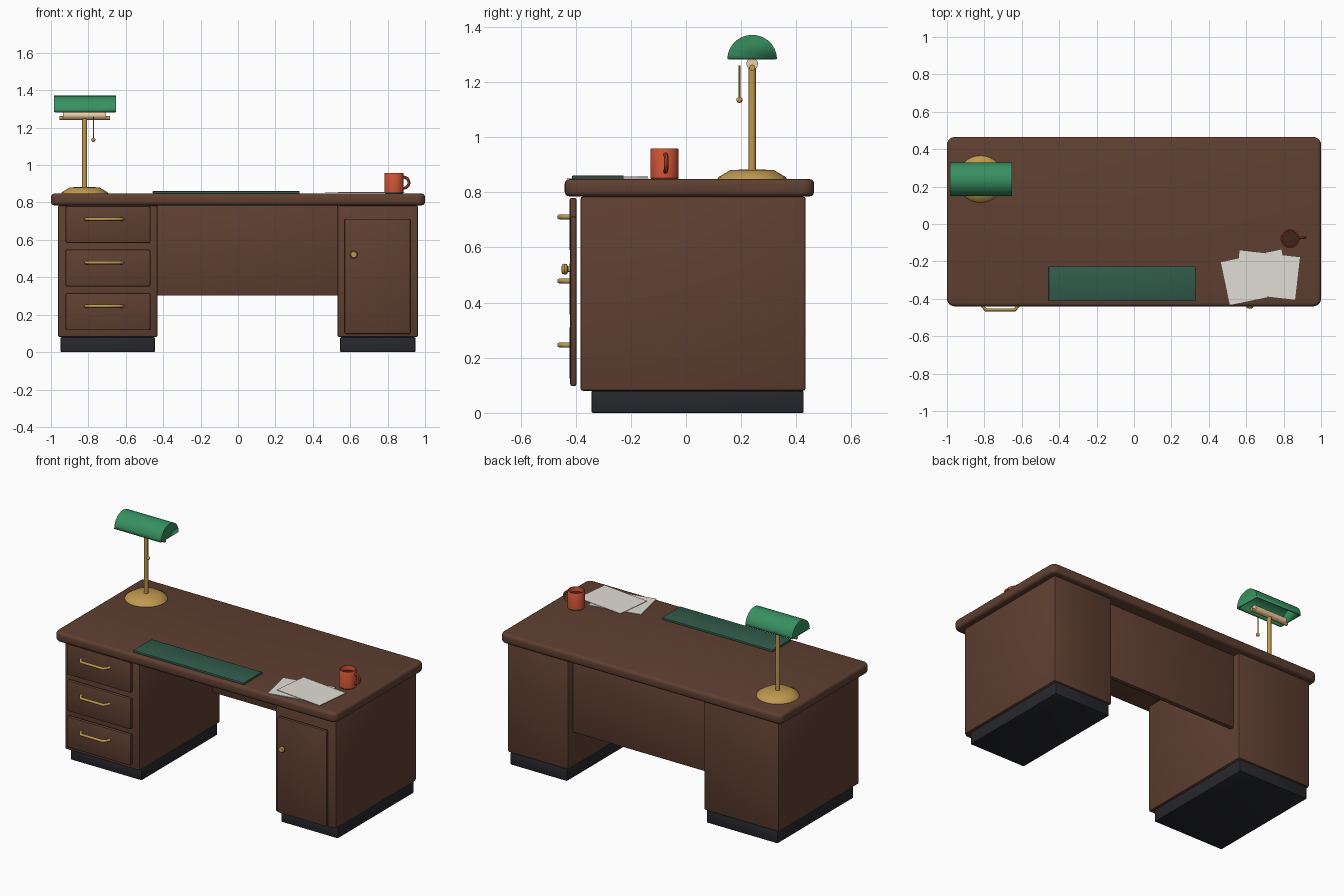
import bpy, bmesh, math
from mathutils import Matrix, Vector

if "Cube" in bpy.data.objects:
    bpy.data.objects.remove(bpy.data.objects["Cube"])


def material(name, rgb):
    m = bpy.data.materials.new(name)
    m.diffuse_color = (*rgb, 1)
    m.use_nodes = True
    m.node_tree.nodes["Principled BSDF"].inputs["Base Color"].default_value = m.diffuse_color
    return m


WOOD = material("wood", (0.115, 0.05, 0.031))
DARK = material("dark_base", (0.02, 0.021, 0.026))
BRASS = material("brass", (0.52, 0.32, 0.08))
GREEN = material("green_glass", (0.04, 0.28, 0.12))
FELT = material("felt", (0.03, 0.105, 0.07))
PAPER = material("paper", (0.75, 0.73, 0.66))
RED = material("red_glaze", (0.6, 0.085, 0.035))
COFFEE = material("coffee", (0.05, 0.018, 0.01))
BULB = material("bulb", (0.85, 0.6, 0.38))


def finish(name, bm, mat, smooth=True):
    bmesh.ops.recalc_face_normals(bm, faces=bm.faces)
    me = bpy.data.meshes.new(name)
    bm.to_mesh(me)
    bm.free()
    me.materials.append(mat)
    ob = bpy.data.objects.new(name, me)
    bpy.context.collection.objects.link(ob)
    bpy.context.view_layer.objects.active = ob
    bpy.ops.object.select_all(action='DESELECT')
    ob.select_set(True)
    if smooth:
        bpy.ops.object.shade_smooth_by_angle(angle=math.radians(35))
    return ob


def box(name, x, y, z, mat, bevel=0.008, corner=0, segments=2):
    """Box from (min, max) ranges; corner rounds the upright edges first."""
    bm = bmesh.new()
    bmesh.ops.create_cube(bm, size=1)
    for v in bm.verts:
        v.co = Vector([(r[0] + r[1]) / 2 + c * (r[1] - r[0]) for c, r in zip(v.co, (x, y, z))])
    if corner:
        upright = [e for e in bm.edges if abs(e.verts[0].co.z - e.verts[1].co.z) > 1e-4]
        bmesh.ops.bevel(bm, geom=upright, offset=corner, segments=5, profile=0.5, affect='EDGES')
    if bevel:
        sharp = [e for e in bm.edges if e.calc_face_angle(0) > math.radians(40)]
        bmesh.ops.bevel(bm, geom=sharp, offset=bevel, segments=segments, profile=0.5, affect='EDGES')
    return finish(name, bm, mat)


def lathe(name, profile, loc, mat, steps=32, axis='Z'):
    """Revolve (radius, height) points around an axis through loc."""
    bm = bmesh.new()
    vs = [bm.verts.new((r, 0, h)) for r, h in profile]
    es = [bm.edges.new(p) for p in zip(vs, vs[1:])]
    bmesh.ops.spin(bm, geom=vs + es, cent=(0, 0, 0), axis=(0, 0, 1), angle=2 * math.pi, steps=steps)
    bmesh.ops.remove_doubles(bm, verts=bm.verts, dist=1e-5)
    turn = {'Z': Matrix(), 'X': Matrix.Rotation(math.pi / 2, 4, 'Y'),
            '-Y': Matrix.Rotation(math.pi / 2, 4, 'X')}[axis]
    bm.transform(Matrix.Translation(loc) @ turn)
    return finish(name, bm, mat)


def rod(name, r, length, loc, mat, steps=16, axis='Z'):
    return lathe(name, [(0, 0), (r, 0), (r, length), (0, length)], loc, mat, steps, axis)


# desk carcass
box("desktop", (-1, 1), (-0.44, 0.465), (0.785, 0.848), WOOD, 0.018, 0.04, 3)
for side, x0, x1 in (("left", -0.963, -0.43), ("right", 0.532, 0.963)):
    box(side + "_pedestal", (x0, x1), (-0.383, 0.434), (0.08, 0.785), WOOD, 0.01)
    box(side + "_plinth", (x0 + 0.014, x1 - 0.014), (-0.343, 0.427), (0, 0.08), DARK, 0.006)
box("modesty_panel", (-0.432, 0.534), (0.355, 0.385), (0.302, 0.787), WOOD, 0.005)

# drawers with bent handles
for i, (z0, z1) in enumerate(((0.583, 0.78), (0.35, 0.548), (0.117, 0.316))):
    box(f"drawer_front_{i + 1}", (-0.922, -0.468), (-0.422, -0.397), (z0, z1), WOOD)
    cu = bpy.data.curves.new(f"drawer_handle_{i + 1}", 'CURVE')
    cu.dimensions = '3D'
    cu.bevel_depth = 0.009
    cu.bevel_resolution = 2
    cu.use_fill_caps = True
    zc = 0.711 - i * 0.2325
    sp = cu.splines.new('POLY')
    sp.points.add(5)
    path = ((-0.1, -0.418), (-0.097, -0.435), (-0.078, -0.459), (0.078, -0.459), (0.097, -0.435), (0.1, -0.418))
    for p, (dx, y) in zip(sp.points, path):
        p.co = (-0.715 + dx, y, zc, 1)
    cu.materials.append(BRASS)
    bpy.context.collection.objects.link(bpy.data.objects.new(cu.name, cu))

# cupboard door and knob
box("cupboard_door", (0.57, 0.922), (-0.42, -0.397), (0.097, 0.713), WOOD)
lathe("door_knob", [(0, 0), (0.01, 0), (0.01, 0.01), (0.018, 0.014), (0.02, 0.022),
                    (0.016, 0.032), (0, 0.034)], (0.619, -0.418, 0.521), BRASS, 20, '-Y')

# banker style lamp
LX, LY = -0.82, 0.24
lathe("lamp_base", [(0, 0), (0.126, 0), (0.122, 0.008), (0.078, 0.034), (0, 0.036)], (LX, LY, 0.847), BRASS, 32)
rod("lamp_stem", 0.013, 0.385, (LX, LY, 0.873), BRASS)
rod("lamp_crossbar", 0.011, 0.27, (LX - 0.135, LY, 1.252), BRASS, 16, 'X')
rod("lamp_tube", 0.021, 0.23, (LX - 0.115, LY, 1.266), BULB, 20, 'X')
rod("pull_chain", 0.003, 0.12, (-0.773, 0.194, 1.14), BRASS, 8)
bm = bmesh.new()
bmesh.ops.create_uvsphere(bm, u_segments=16, v_segments=10, radius=0.011,
                          matrix=Matrix.Translation((-0.773, 0.194, 1.135)))
finish("pull_chain_ball", bm, BRASS)

# half-barrel shade, closed ends, open underneath
bm = bmesh.new()
N = 14
ends = [[bm.verts.new((x, LY - 0.09 * math.cos(math.pi * k / N), 1.283 + 0.088 * math.sin(math.pi * k / N)))
         for k in range(N + 1)] for x in (-0.984, -0.652)]
for ring in ends:
    bm.faces.new(ring)
for k in range(N):
    bm.faces.new((ends[0][k], ends[0][k + 1], ends[1][k + 1], ends[1][k]))
shade = finish("lamp_shade", bm, GREEN)
# the normals of an open shell are forced to point outwards
if max(shade.data.polygons, key=lambda p: p.center.z).normal.z < 0:
    shade.data.flip_normals()
mod = shade.modifiers.new("wall", 'SOLIDIFY')
mod.thickness = 0.007
mod.offset = -1

# blotter and papers
box("blotter", (-0.456, 0.33), (-0.413, -0.226), (0.846, 0.861), FELT, 0.004)
for i, (x, y, z, deg) in enumerate(((0.65, -0.285, 0.851, 11.8), (0.713, -0.273, 0.855, -6.5))):
    sheet = box(f"paper_{i + 1}", (-0.165, 0.165), (-0.117, 0.117), (-0.0015, 0.0015), PAPER, 0)
    sheet.location = (x, y, z)
    sheet.rotation_euler.z = math.radians(deg)

# mug with coffee
MX, MY = 0.834, -0.078
lathe("mug", [(0, 0), (0.047, 0), (0.051, 0.005), (0.051, 0.109), (0.049, 0.112), (0.044, 0.112),
              (0.043, 0.108), (0.043, 0.01), (0, 0.01)], (MX, MY, 0.847), RED)
rod("coffee", 0.0432, 0.07, (MX, MY, 0.86), COFFEE, 32)
# the handle ring is left open where it meets the wall
bm = bmesh.new()
ring = bmesh.ops.create_circle(bm, segments=10, radius=0.008,
                               matrix=Matrix.Translation((0, 0, 0.03)) @ Matrix.Rotation(math.pi / 2, 4, 'Y'))
bmesh.ops.spin(bm, geom=ring["verts"] + list(bm.edges), cent=(0, 0, 0), axis=(0, 1, 0), angle=math.pi, steps=14)
bm.transform(Matrix.Translation((MX + 0.05, MY + 0.004, 0.906)) @ Matrix.Rotation(math.radians(5), 4, 'Z'))
finish("mug_handle", bm, RED)
